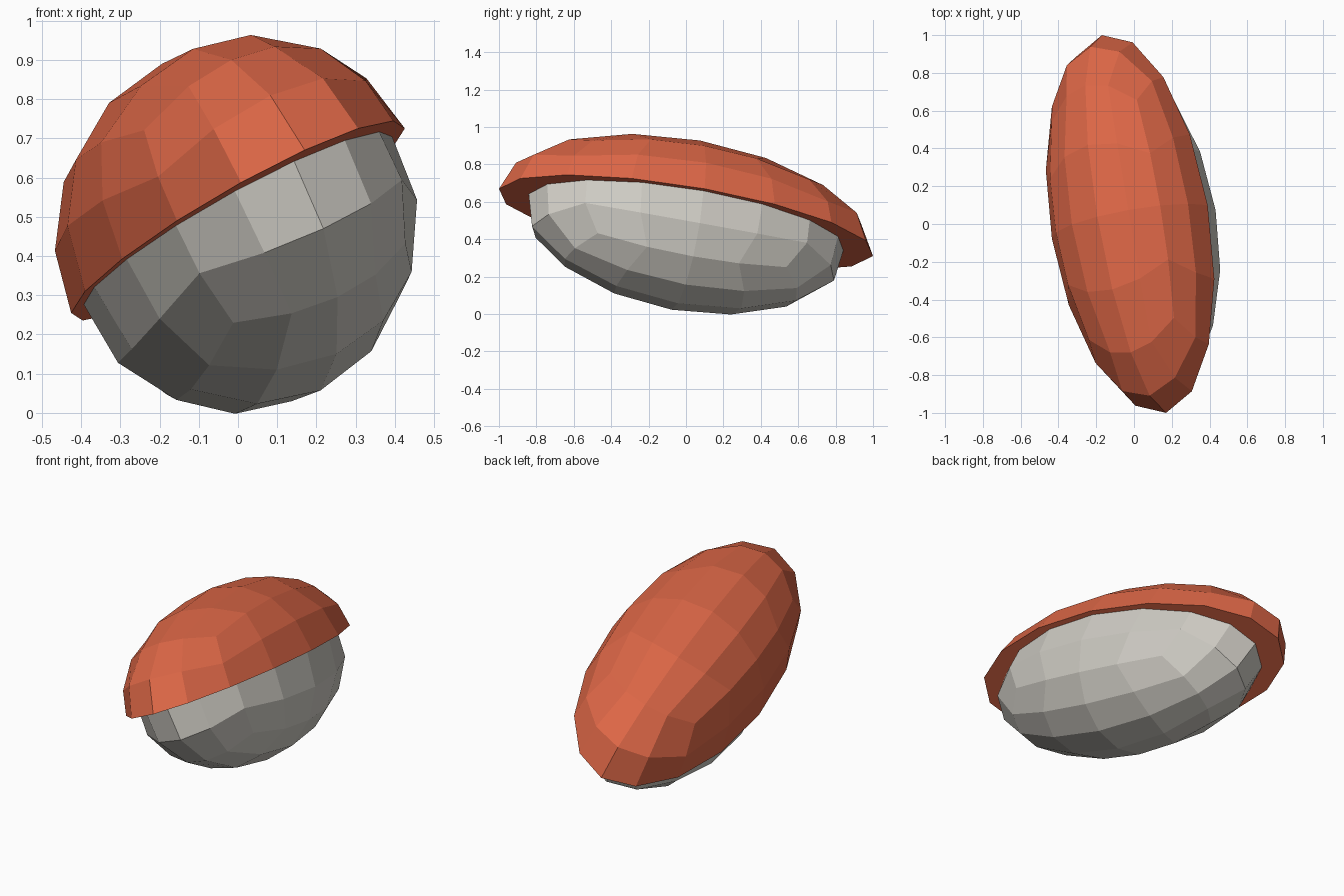
import bpy, bmesh, math
from mathutils import Vector

if "Cube" in bpy.data.objects:
    bpy.data.objects.remove(bpy.data.objects["Cube"])

# Tilted frame: long axis, short axis and dome axis
CENTRE = Vector((0, 0, 0.49))
U = Vector((0.17, -1.0, 0.18)).normalized()
V = Vector((0.39, 0.10, 0.18)).normalized()
W = U.cross(V).normalized()


def material(name, colour):
    m = bpy.data.materials.new(name)
    m.diffuse_color = (*colour, 1)
    m.use_nodes = True
    m.node_tree.nodes["Principled BSDF"].inputs["Base Color"].default_value = m.diffuse_color
    return m


def half_shell(name, radii, side, rim_scale, close, mat):
    """Half of a rounded-cube ellipsoid, cut along its middle plane."""
    bm = bmesh.new()
    bmesh.ops.create_cube(bm, size=2)
    bmesh.ops.subdivide_edges(bm, edges=bm.edges[:], cuts=3, use_grid_fill=True)
    for v in bm.verts:
        v.co = Vector([math.tan(c * math.pi / 4) for c in v.co]).normalized()
    bmesh.ops.delete(bm, geom=[v for v in bm.verts if v.co.z * side < -0.01],
                     context='VERTS')
    if close:
        rim = [e for e in bm.edges if e.is_boundary]
        bmesh.ops.contextual_create(bm, geom=rim)
    for v in bm.verts:
        s = rim_scale if abs(v.co.z) < 0.01 else 1
        x, y, z = v.co.x * radii[0] * s, v.co.y * radii[1] * s, v.co.z * radii[2]
        v.co = CENTRE + U * x + V * y + W * z
    bmesh.ops.recalc_face_normals(bm, faces=bm.faces[:])
    if not close:
        # open shell: make sure faces point outwards
        for f in bm.faces:
            f.normal_update()
            if f.normal.dot(f.calc_center_median() - CENTRE) < 0:
                f.normal_flip()
    me = bpy.data.meshes.new(name)
    bm.to_mesh(me)
    bm.free()
    me.materials.append(mat)
    ob = bpy.data.objects.new(name, me)
    bpy.context.collection.objects.link(ob)
    return ob


orange = material("burnt_orange", (0.72, 0.135, 0.062))
stone = material("warm_grey", (0.62, 0.60, 0.55))

# Overhanging cap with flat underside
half_shell("cap", (1.03, 0.441, 0.446), 1, 1.0, True, orange)
# Smaller rounded body below it
half_shell("body", (0.90, 0.43, 0.483), -1, 0.963, False, stone)
